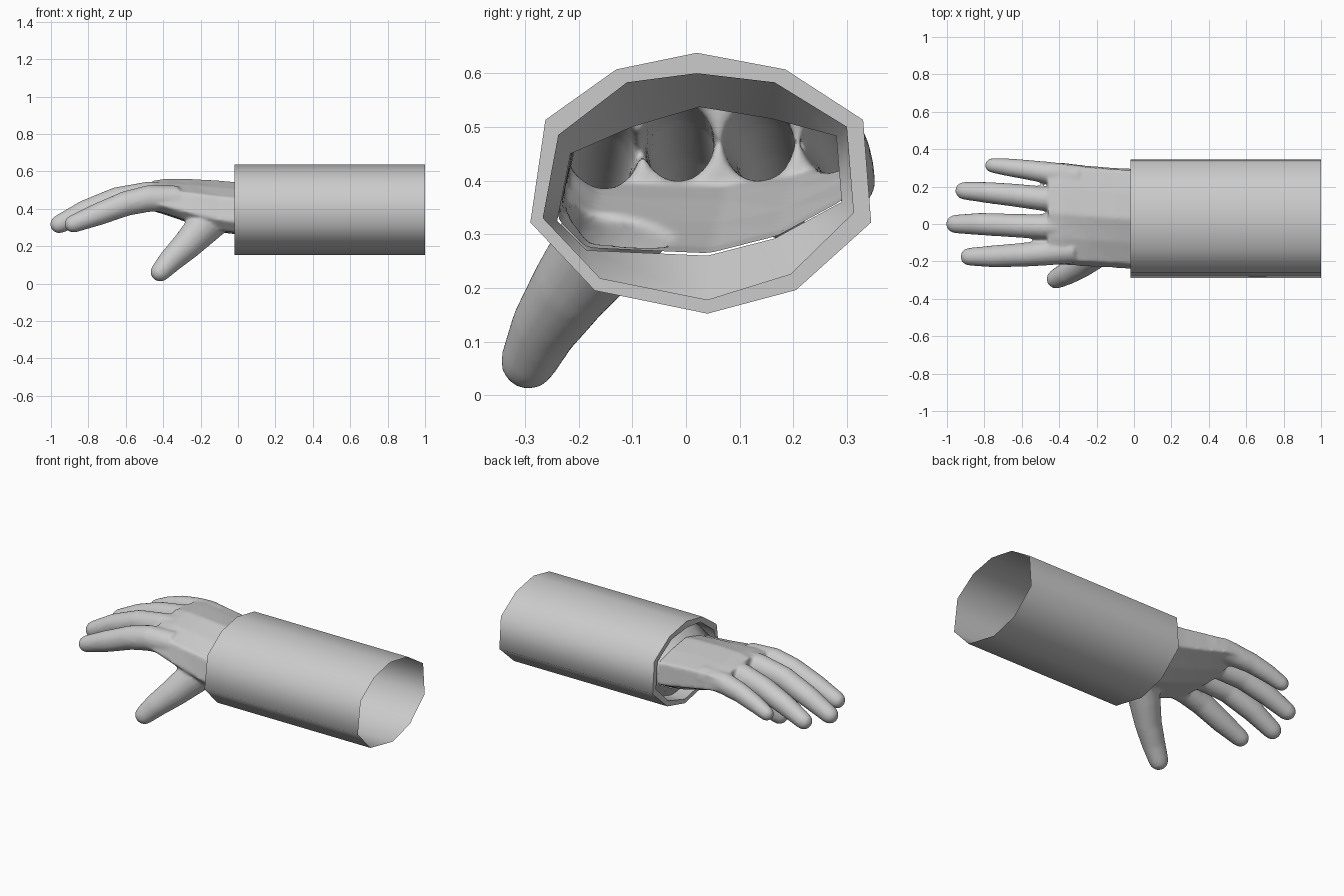
import bpy, bmesh, math
from mathutils import Vector

if "Cube" in bpy.data.objects:
    bpy.data.objects.remove(bpy.data.objects["Cube"])

grey = bpy.data.materials.new("light_grey")
grey.diffuse_color = (0.6, 0.6, 0.6, 1)
grey.use_nodes = True
grey.node_tree.nodes["Principled BSDF"].inputs["Base Color"].default_value = grey.diffuse_color

# Ten-sided (y, z) outlines: sleeve, its inner lip and the wrist
OUTER = [(.02, .638), (.185, .607), (.33, .513), (.345, .322), (.205, .196),
         (.04, .152), (-.17, .195), (-.29, .322), (-.262, .513), (-.13, .607)]
INNER = [(.02, .60), (.165, .583), (.30, .50), (.313, .34), (.195, .225),
         (.04, .177), (-.16, .217), (-.267, .33), (-.238, .485), (-.11, .583)]
WRIST = [(.025, .537), (.16, .515), (.28, .483), (.29, .36), (.165, .292),
         (.04, .26), (-.185, .27), (-.24, .325), (-.215, .45), (-.10, .50)]


def loft(bm, rings, caps):
    """Bridge successive rings of points, optionally closing both ends."""
    rows = [[bm.verts.new(p) for p in ring] for ring in rings]
    for a, b in zip(rows, rows[1:]):
        for i in range(len(a)):
            j = (i + 1) % len(a)
            bm.faces.new((a[i], a[j], b[j], b[i]))
    if caps:
        bm.faces.new(rows[0][::-1])
        bm.faces.new(rows[-1])


def add_object(bm, name):
    bmesh.ops.recalc_face_normals(bm, faces=bm.faces)
    mesh = bpy.data.meshes.new(name)
    bm.to_mesh(mesh)
    bm.free()
    mesh.materials.append(grey)
    obj = bpy.data.objects.new(name, mesh)
    bpy.context.collection.objects.link(obj)
    return obj


def shade(obj, angle):
    bpy.ops.object.select_all(action='DESELECT')
    obj.select_set(True)
    bpy.context.view_layer.objects.active = obj
    bpy.ops.object.shade_smooth_by_angle(angle=math.radians(angle))


def digit(bm, path, sides=16):
    """Round-tipped tube through (x, y, z, half width, half height) points."""
    pts = [(Vector(p[:3]), p[3], p[4]) for p in path]
    end, w, h = pts[-1]
    d = (end - pts[-2][0]).normalized()
    for a in (30, 55, 78):
        s, c = math.sin(math.radians(a)), math.cos(math.radians(a))
        pts.append((end + d * h * s, w * c, h * c))
    rings = []
    for i, (p, w, h) in enumerate(pts):
        t = (pts[min(i + 1, len(pts) - 1)][0] - pts[max(i - 1, 0)][0]).normalized()
        side = t.cross(Vector((0, 0, 1))).normalized()
        up = side.cross(t)
        rings.append([p + side * w * math.cos(k * math.tau / sides)
                      + up * h * math.sin(k * math.tau / sides) for k in range(sides)])
    loft(bm, rings, True)


# Palm: the wrist outline stretched to (x, y min, y max, z min, z max) stations
bm = bmesh.new()
rings = []
for x, y0, y1, z0, z1 in [(.03, -.245, .295, .258, .54), (-.1, -.235, .30, .275, .552),
                          (-.25, -.228, .312, .32, .56), (-.38, -.22, .328, .365, .562),
                          (-.46, -.215, .33, .39, .55)]:
    rings.append([(x, y0 + (y + .24) / .53 * (y1 - y0), z0 + (z - .26) / .277 * (z1 - z0))
                  for y, z in WRIST])
loft(bm, rings, True)

# Index, middle, ring and little finger
digit(bm, [(-.32, -.14, .455, .07, .07), (-.48, -.155, .455, .068, .072),
           (-.6, -.165, .428, .064, .067), (-.75, -.173, .37, .059, .06),
           (-.88, -.175, .32, .048, .048)])
digit(bm, [(-.32, -.01, .475, .07, .07), (-.48, -.015, .472, .067, .074),
           (-.65, -.008, .45, .063, .066), (-.82, 0, .386, .06, .06),
           (-.955, 0, .318, .05, .05)])
digit(bm, [(-.32, .125, .475, .07, .07), (-.48, .135, .47, .066, .072),
           (-.63, .153, .445, .062, .064), (-.78, .168, .393, .057, .058),
           (-.908, .178, .336, .048, .048)])
digit(bm, [(-.3, .255, .475, .06, .06), (-.45, .272, .474, .06, .062),
           (-.57, .29, .455, .053, .056), (-.67, .303, .425, .048, .05),
           (-.755, .313, .392, .04, .042)])
# Thumb
digit(bm, [(-.12, -.09, .36, .09, .10), (-.2, -.15, .285, .085, .095),
           (-.28, -.215, .2, .072, .08), (-.36, -.265, .124, .062, .066),
           (-.415, -.293, .064, .053, .054)])
blank = add_object(bm, "hand_blank")

# Fuse the parts into one smooth skin
fuse = blank.modifiers.new("fuse", 'REMESH')
fuse.mode = 'VOXEL'
fuse.voxel_size = 0.009
soften = blank.modifiers.new("soften", 'SMOOTH')
soften.factor = 0.5
soften.iterations = 8
skin = bpy.data.meshes.new_from_object(
    blank.evaluated_get(bpy.context.evaluated_depsgraph_get()))
bpy.data.objects.remove(blank)

# Cut the wrist open
bm = bmesh.new()
bm.from_mesh(skin)
bmesh.ops.bisect_plane(bm, geom=bm.verts[:] + bm.edges[:] + bm.faces[:],
                       plane_co=(-.02, 0, 0), plane_no=(1, 0, 0), clear_outer=True)
shade(add_object(bm, "hand"), 60)

# Sleeve: open tube, front rim, inner lip and flare down to the wrist
bm = bmesh.new()
loft(bm, [[(x, y, z) for y, z in outline] for x, outline in
          [(1, OUTER), (-.02, OUTER), (-.02, INNER), (.07, INNER), (-.02, WRIST)]], False)
shade(add_object(bm, "sleeve"), 60)
